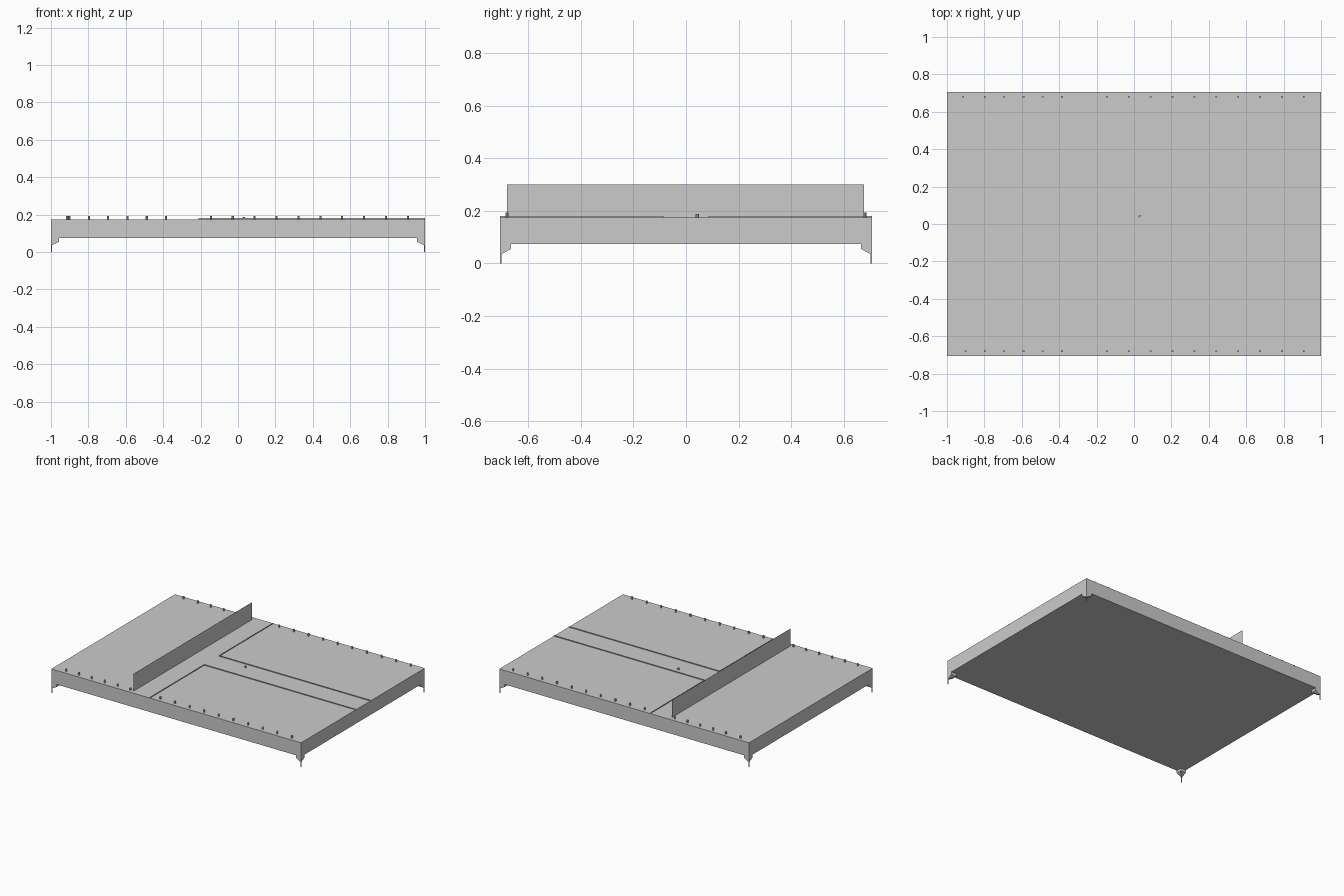
import bpy, bmesh

if "Cube" in bpy.data.objects:
    bpy.data.objects.remove(bpy.data.objects["Cube"])

HX, HY = 1.0, 0.707
Z0, Z1 = 0.074, 0.175


def finish(name, bm):
    bmesh.ops.recalc_face_normals(bm, faces=bm.faces)
    me = bpy.data.meshes.new(name)
    bm.to_mesh(me)
    bm.free()
    ob = bpy.data.objects.new(name, me)
    bpy.context.collection.objects.link(ob)
    return ob


def box(name, lo, hi):
    bm = bmesh.new()
    bmesh.ops.create_cube(bm, size=1)
    for v in bm.verts:
        v.co = [(a + b) / 2 + c * (b - a) for a, b, c in zip(lo, hi, v.co)]
    return finish(name, bm)


def ribbon(name, path, z0, z1):
    # upright sheet following a ground path
    bm = bmesh.new()
    low = [bm.verts.new((x, y, z0)) for x, y in path]
    top = [bm.verts.new((x, y, z1)) for x, y in path]
    for i in range(len(path) - 1):
        bm.faces.new((low[i], low[i + 1], top[i + 1], top[i]))
    return finish(name, bm)


def peg(name, x, y, r, z_top, sides=8):
    bpy.ops.mesh.primitive_cylinder_add(vertices=sides, radius=r, depth=z_top - Z1,
                                        location=(x, y, (z_top + Z1) / 2))
    bpy.context.object.name = name


# tray body
box("base_slab", (-HX, -HY, Z0), (HX, HY, Z1))

# corner feet: tapered block with a thin pin
for sx in (-1, 1):
    for sy in (-1, 1):
        bm = bmesh.new()
        for size, z in ((0.042, Z0), (0.042, 0.055), (0.006, 0.036)):
            for a in (0, size):
                for b in (0, size):
                    bm.verts.new((sx * (HX - a), sy * (HY - b), z))
        bmesh.ops.convex_hull(bm, input=bm.verts)
        bmesh.ops.dissolve_limit(bm, angle_limit=0.01, verts=bm.verts, edges=bm.edges)
        finish("corner_bracket", bm)
        xs = sorted((sx * HX, sx * (HX - 0.005)))
        ys = sorted((sy * HY, sy * (HY - 0.005)))
        box("foot_pin", (xs[0], ys[0], 0), (xs[1], ys[1], 0.037))

# upright divider sheet
ribbon("divider", [(-0.36, -0.68), (-0.36, 0.677)], Z1, 0.301)

# low L-shaped borders
for s in (-1, 1):
    ribbon("border_strip", [(-0.21, s * HY), (-0.21, s * 0.085), (HX, s * 0.085)], Z1, Z1 + 0.006)

# edge pegs
left = [-0.90 + 0.103 * i for i in range(6)]
right = [-0.145 + 0.117 * i for i in range(10)]
for y in (-0.68, 0.68):
    for i, x in enumerate(left + right):
        if y > 0 and i == 0:
            x -= 0.013
        peg("edge_peg", x, y, 0.0055, 0.194)

# central peg
peg("centre_peg", 0.03, 0.042, 0.0065, 0.188)
